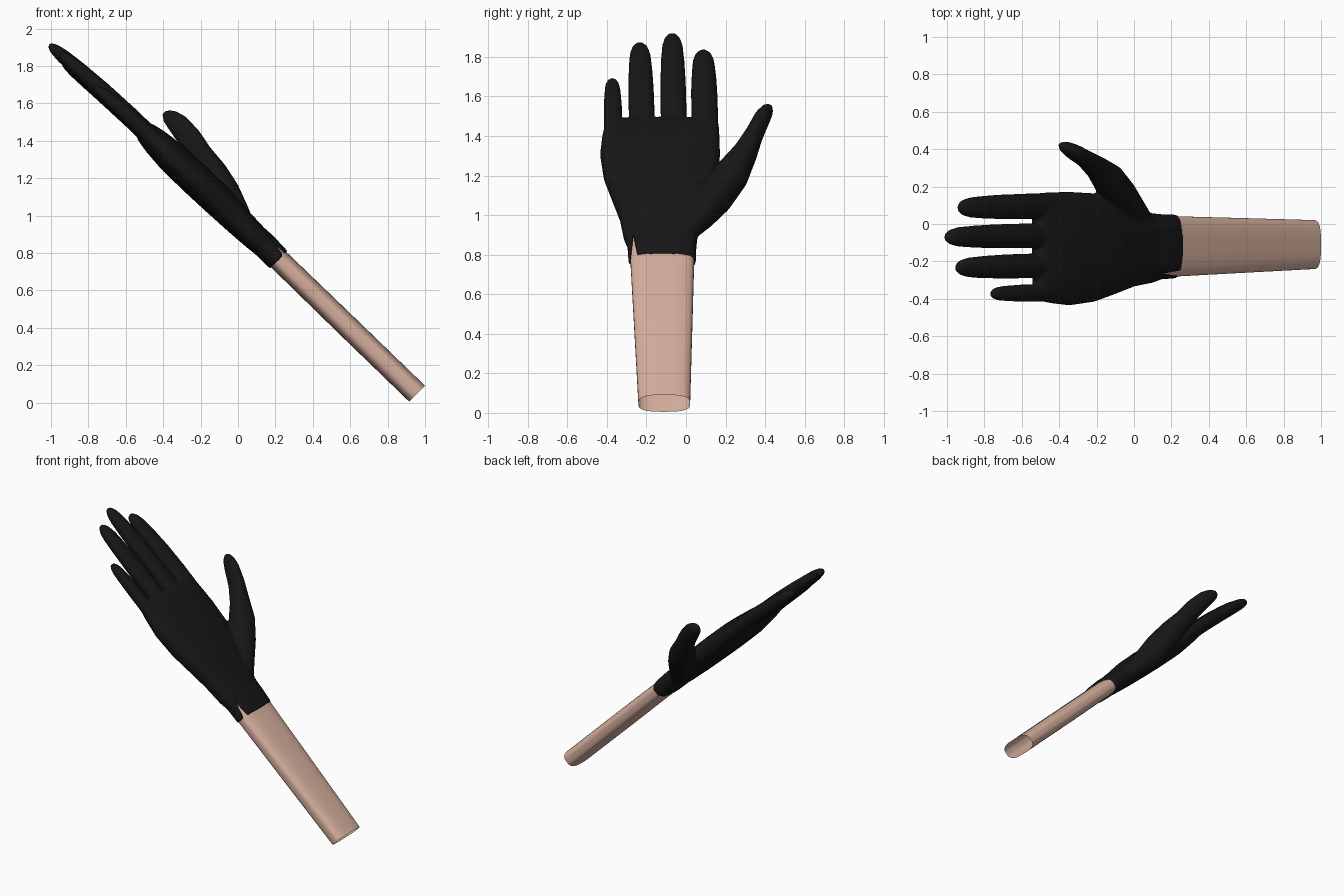
import bpy, bmesh, math
from mathutils import Vector

if "Cube" in bpy.data.objects:
    bpy.data.objects.remove(bpy.data.objects["Cube"])

R = math.sqrt(0.5)


def world(s, y, t):
    """s runs along the arm, t is the height out of the palm."""
    return Vector((R * (t - s), y, R * (t + s)))


def material(name, color):
    m = bpy.data.materials.new(name)
    m.diffuse_color = (*color, 1)
    m.use_nodes = True
    m.node_tree.nodes["Principled BSDF"].inputs["Base Color"].default_value = m.diffuse_color
    return m


def make_object(name, bm, mat=None):
    bmesh.ops.recalc_face_normals(bm, faces=bm.faces)
    me = bpy.data.meshes.new(name)
    bm.to_mesh(me)
    bm.free()
    ob = bpy.data.objects.new(name, me)
    bpy.context.collection.objects.link(ob)
    if mat:
        me.materials.append(mat)
    for p in me.polygons:
        p.use_smooth = True
    return ob


def loft(bm, rows, power=2.0, follow=True, caps=True, n=40):
    """Skin superellipse rings given as (s, y, t, half width, half depth)."""
    rings = []
    for i, (s, y, t, hw, ht) in enumerate(rows):
        ds, dy = 1.0, 0.0
        if follow:
            a, b = rows[max(i - 1, 0)], rows[min(i + 1, len(rows) - 1)]
            d = Vector((b[0] - a[0], b[1] - a[1])).normalized()
            ds, dy = d
        ring = []
        for k in range(n):
            ang = 2 * math.pi * k / n
            c, q = math.cos(ang), math.sin(ang)
            u = hw * math.copysign(abs(c) ** (2 / power), c)
            v = ht * math.copysign(abs(q) ** (2 / power), q)
            ring.append(bm.verts.new(world(s - dy * u, y + ds * u, t + v)))
        rings.append(ring)
    for a, b in zip(rings, rings[1:]):
        for k in range(n):
            j = (k + 1) % n
            bm.faces.new((a[k], a[j], b[j], b[k]))
    if caps:
        bm.faces.new(rings[0][::-1])
        bm.faces.new(rings[-1])


skin = material("skin", (0.67, 0.43, 0.34))
black = material("black_fabric", (0.008, 0.008, 0.008))

# Forearm: flattened open tube running into the cuff
bm = bmesh.new()
loft(bm, [(-0.643, -0.11, 0.711, 0.131, 0.060),
          (-0.1, -0.115, 0.702, 0.147, 0.060),
          (0.41, -0.12, 0.694, 0.162, 0.058),
          (0.58, -0.122, 0.690, 0.163, 0.056)],
     power=3.0, follow=False, caps=False, n=64)
make_object("forearm", bm, skin)

# Cuff and palm: (s, y low, y high, t low, t high)
bm = bmesh.new()
palm = [(0.385, -0.291, 0.051, 0.628, 0.760),
        (0.50, -0.297, 0.053, 0.626, 0.764),
        (0.56, -0.315, 0.058, 0.619, 0.760),
        (0.70, -0.335, 0.085, 0.609, 0.765),
        (0.85, -0.377, 0.140, 0.601, 0.775),
        (1.00, -0.417, 0.165, 0.595, 0.772),
        (1.17, -0.435, 0.172, 0.592, 0.765),
        (1.30, -0.424, 0.170, 0.602, 0.748),
        (1.37, -0.414, 0.168, 0.614, 0.732),
        (1.41, -0.405, 0.160, 0.632, 0.712)]
loft(bm, [(s, (a + b) / 2, (c + d) / 2, (b - a) / 2, (d - c) / 2)
          for s, a, b, c, d in palm], power=2.7, follow=False)

# Fingers: base y, tip y, tip s, tip t, half width
shape = [(0, 1, 1.06), (0.3, 1, 1.05), (0.55, 0.98, 1.0), (0.75, 0.9, 0.9),
         (0.88, 0.8, 0.78), (0.95, 0.62, 0.6), (0.985, 0.38, 0.38), (1, 0.15, 0.15)]
for y0, y1, s1, t1, hw in [(-0.365, -0.373, 1.735, 0.652, 0.047),
                           (-0.220, -0.234, 1.995, 0.648, 0.066),
                           (-0.060, -0.070, 2.070, 0.640, 0.066),
                           (0.098, 0.087, 1.960, 0.630, 0.068)]:
    rows = []
    for u, fw, ft in shape:
        rows.append((1.25 + (s1 - 1.25) * u, y0 + (y1 - y0) * u,
                     0.676 + (t1 - 0.676) * u * u, hw * fw,
                     (0.022 + 0.4 * hw) * ft))
    loft(bm, rows, power=2.2)

# Thumb with its fleshy base
loft(bm, [(0.60, 0.02, 0.690, 0.040, 0.045),
          (0.71, 0.075, 0.700, 0.072, 0.080),
          (0.83, 0.150, 0.722, 0.092, 0.102),
          (0.95, 0.235, 0.760, 0.088, 0.090),
          (1.07, 0.300, 0.790, 0.063, 0.070),
          (1.18, 0.347, 0.816, 0.045, 0.066),
          (1.28, 0.385, 0.826, 0.041, 0.058),
          (1.34, 0.411, 0.823, 0.032, 0.043),
          (1.375, 0.426, 0.818, 0.014, 0.018)], power=2.1)
glove = make_object("glove", bm, black)

# Fuse the parts into one smooth skin
rm = glove.modifiers.new("fuse", "REMESH")
rm.mode = "VOXEL"
rm.voxel_size = 0.009
rm.use_smooth_shade = True
sm = glove.modifiers.new("soften", "SMOOTH")
sm.factor = 0.5
sm.iterations = 7

# Wedge that opens the slit in the cuff
bm = bmesh.new()
outline = [(0.34, -0.283), (0.34, -0.232), (0.41, -0.250), (0.53, -0.266)]
low = [bm.verts.new(world(s, y, 0.70)) for s, y in outline]
high = [bm.verts.new(world(s, y, 0.85)) for s, y in outline]
bm.faces.new(low)
bm.faces.new(high)
for k in range(4):
    j = (k + 1) % 4
    bm.faces.new((low[k], low[j], high[j], high[k]))
cutter = make_object("slit_cutter", bm)
cutter.hide_render = True
cutter.hide_viewport = True
bo = glove.modifiers.new("slit", "BOOLEAN")
bo.operation = "DIFFERENCE"
bo.solver = "EXACT"
bo.object = cutter
